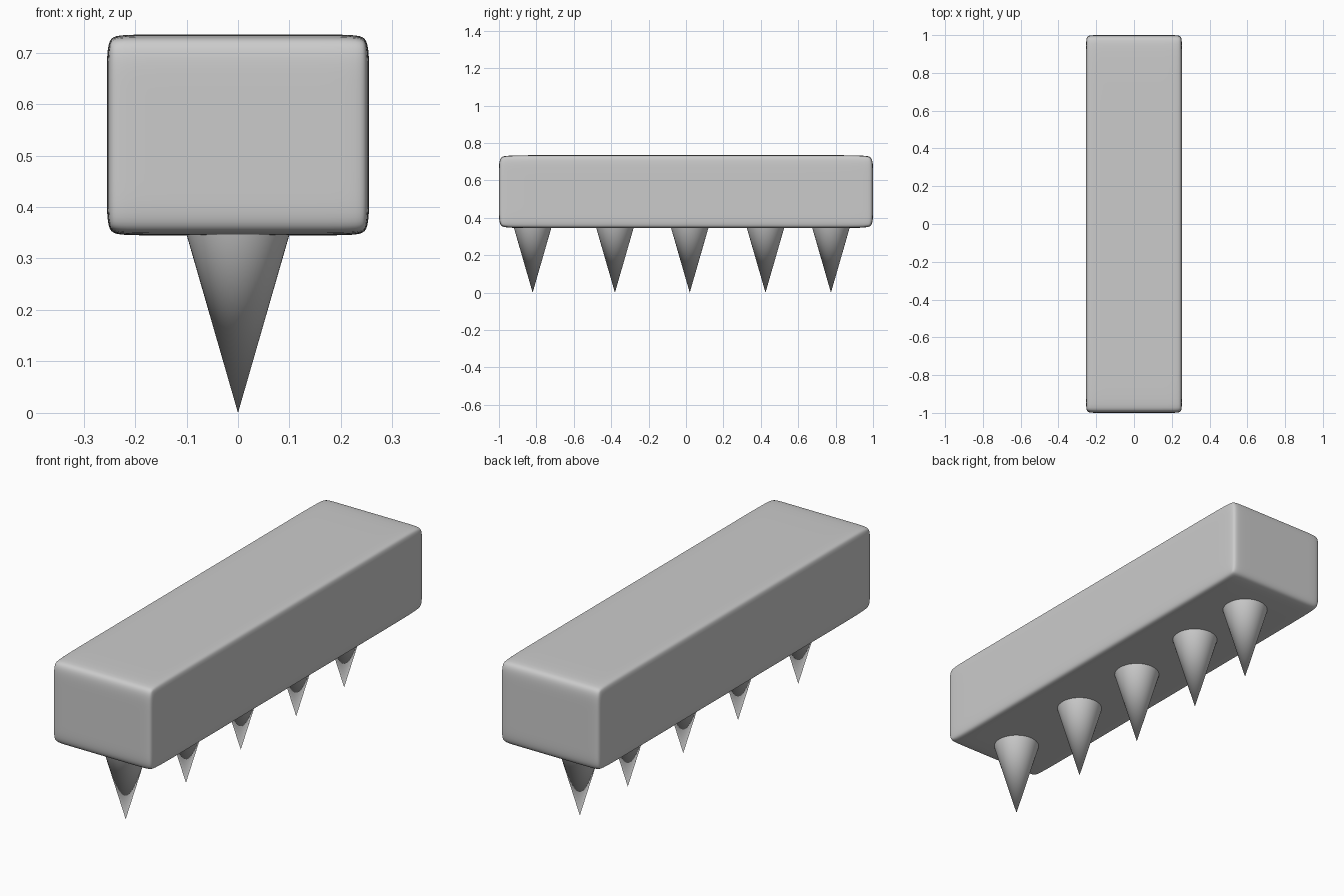
import bpy, bmesh
from mathutils import Vector

if "Cube" in bpy.data.objects:
    bpy.data.objects.remove(bpy.data.objects["Cube"])

# Rounded block: box with support loops near every edge, then subdivided
HALF = Vector((0.255, 1.0, 0.195))
LOOP = Vector((0.035, 0.075, 0.08))
BASE_Z, TOP_Z = 0.345, 0.735

bm = bmesh.new()
bmesh.ops.create_cube(bm, size=2)
bmesh.ops.scale(bm, vec=HALF, verts=bm.verts)
for axis in range(3):
    for side in (-1, 1):
        co, no = Vector(), Vector()
        co[axis] = side * (HALF[axis] - LOOP[axis])
        no[axis] = 1
        bmesh.ops.bisect_plane(bm, geom=bm.verts[:] + bm.edges[:] + bm.faces[:],
                               plane_co=co, plane_no=no)
for f in bm.faces:
    f.smooth = True
mesh = bpy.data.meshes.new("block")
bm.to_mesh(mesh)
bm.free()
block = bpy.data.objects.new("block", mesh)
block.location.z = (BASE_Z + TOP_Z) / 2
bpy.context.collection.objects.link(block)
sub = block.modifiers.new("round", 'SUBSURF')
sub.levels = sub.render_levels = 3

# Row of downward spikes along the underside
SPIKE_TOP = 0.35
for i, y in enumerate((-0.82, -0.38, 0.02, 0.425, 0.775)):
    bpy.ops.mesh.primitive_cone_add(vertices=48, radius1=0, radius2=0.101,
                                    depth=SPIKE_TOP, location=(0, y, SPIKE_TOP / 2))
    spike = bpy.context.object
    spike.name = f"spike_{i + 1}"
    bpy.ops.object.shade_smooth_by_angle()
